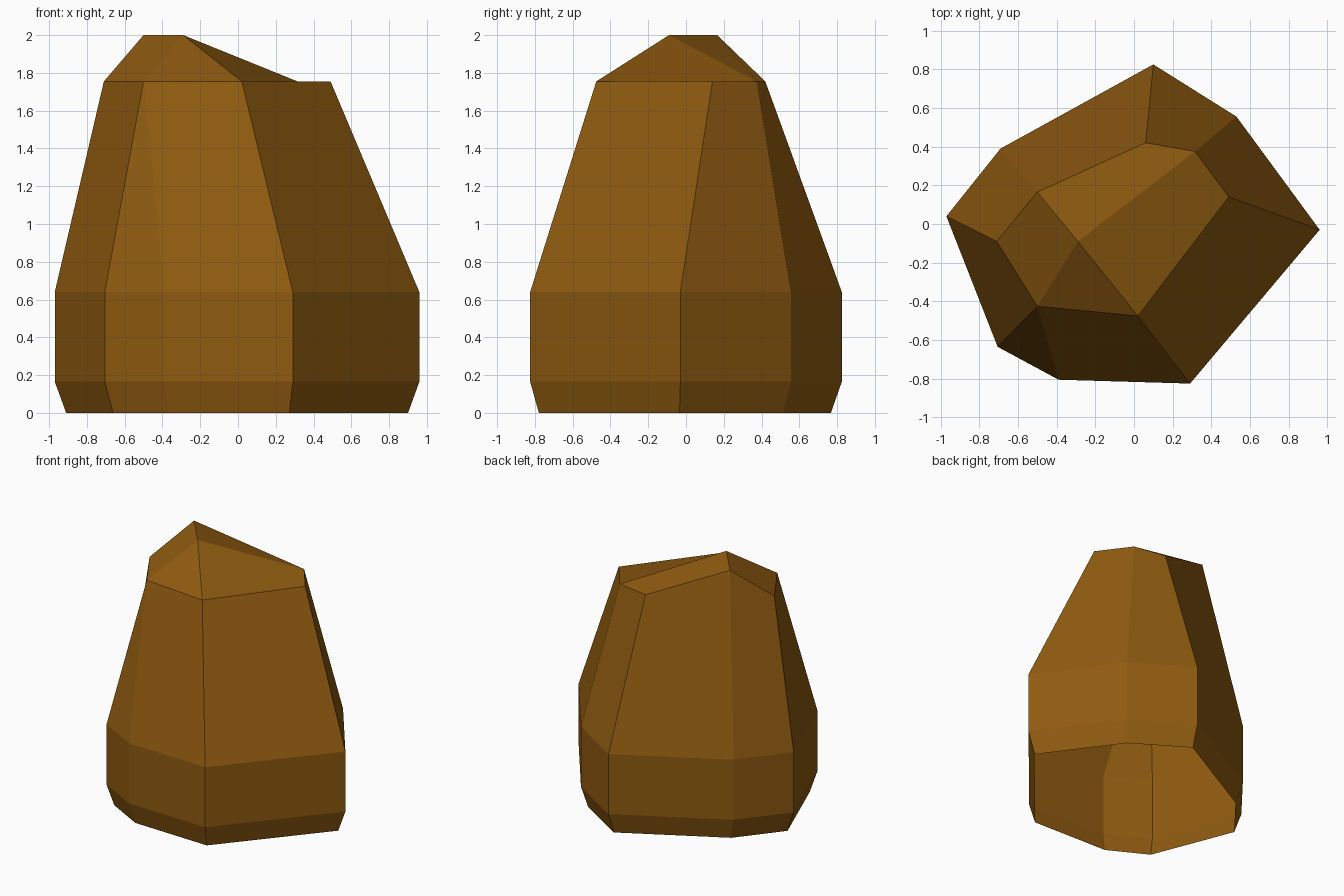
import bpy, bmesh

if "Cube" in bpy.data.objects:
    bpy.data.objects.remove(bpy.data.objects["Cube"])

# Rock colour
brown = bpy.data.materials.new("earth brown")
brown.diffuse_color = (0.27, 0.102, 0.005, 1)
brown.use_nodes = True
brown.node_tree.nodes["Principled BSDF"].inputs["Base Color"].default_value = brown.diffuse_color

# Widest outline, counter-clockwise from the front corner
outline = [(0.29, -0.825), (0.96, -0.03), (0.53, 0.555), (0.10, 0.825),
           (-0.69, 0.39), (-0.97, 0.04), (-0.705, -0.635), (-0.39, -0.805)]
# Shoulder corner above each outline corner (the last two meet in one point)
shoulder = [(0.02, -0.475, 1.755), (0.49, 0.14, 1.755), (0.315, 0.375, 1.755),
            (0.06, 0.42, 1.755), (-0.50, 0.165, 2.0), (-0.71, -0.09, 1.755),
            (-0.50, -0.425, 1.755)]
peak_point = (-0.29, -0.09, 2.0)

bm = bmesh.new()


def bridge(lower, upper):
    """Join two rings with side faces, making a triangle where corners merge."""
    for i in range(len(lower)):
        j = (i + 1) % len(lower)
        corners = [lower[i], lower[j], upper[j], upper[i]]
        bm.faces.new(list(dict.fromkeys(corners)))


# Foot, upright band and tapering walls; the underside is open
foot = [bm.verts.new((x * 0.938, y * 0.937 - 0.006, 0)) for x, y in outline]
band_low = [bm.verts.new((x, y, 0.165)) for x, y in outline]
band_high = [bm.verts.new((x, y, 0.64)) for x, y in outline]
top = [bm.verts.new(p) for p in shoulder]
top.append(top[-1])
for lower, upper in ((foot, band_low), (band_low, band_high), (band_high, top)):
    bridge(lower, upper)

# Faceted cap around the peak
peak = bm.verts.new(peak_point)
for ids in ((0, 1, 2), (2, 3, 4), (4, 5, 6), (6, 0)):
    bm.faces.new([top[i] for i in ids] + [peak])

mesh = bpy.data.meshes.new("rock")
bm.to_mesh(mesh)
bm.free()
mesh.materials.append(brown)
rock = bpy.data.objects.new("rock", mesh)
bpy.context.collection.objects.link(rock)
